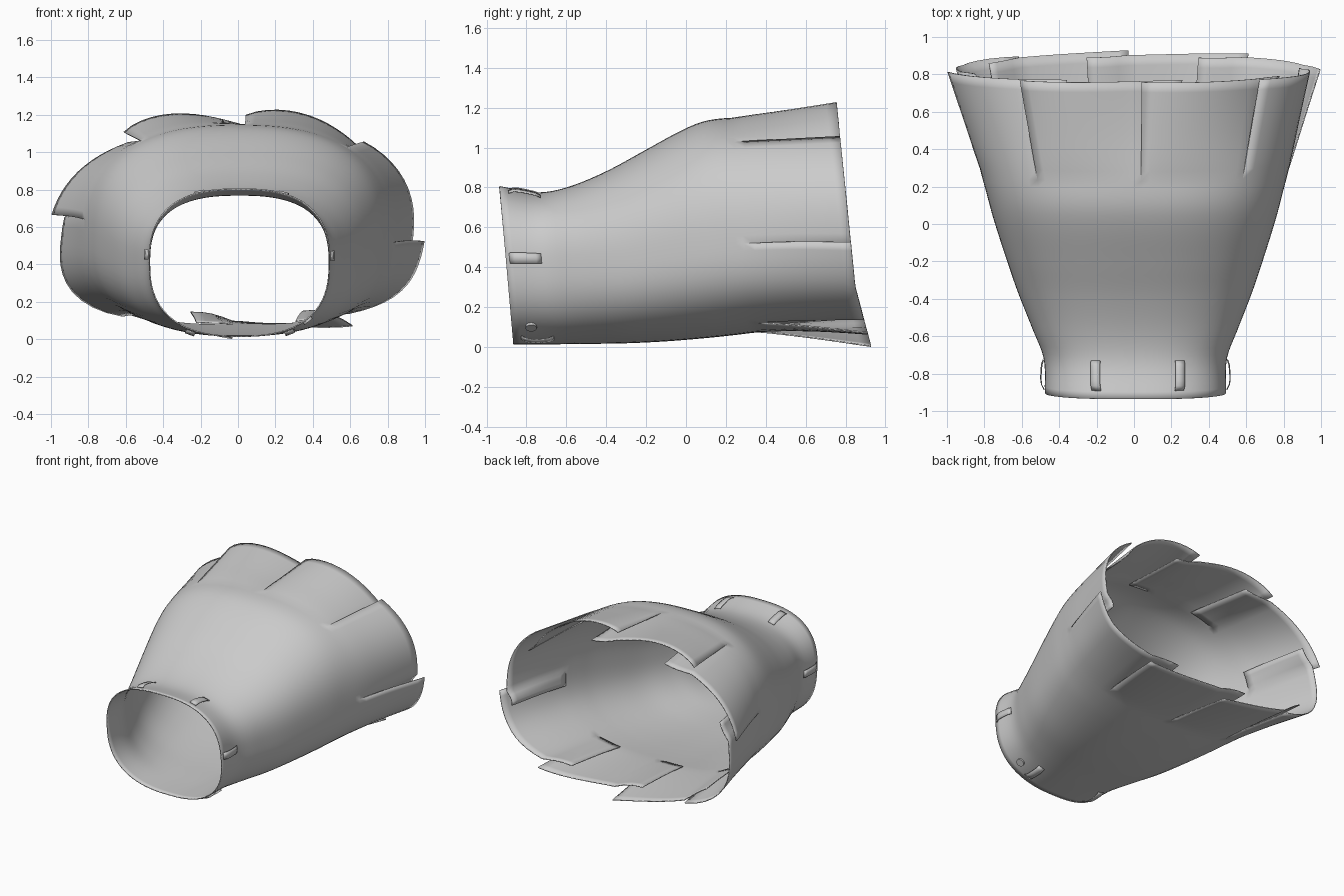
import bpy, bmesh
from math import cos, sin, atan2, pi, sqrt
from mathutils import Vector

if "Cube" in bpy.data.objects:
    bpy.data.objects.remove(bpy.data.objects["Cube"])

# Stations along the skirt: y, half width, top z, bottom z, centre z
STATIONS = [(-.93, .485, .807, .013, .41), (-.75, .49, .775, .013, .41),
            (-.60, .547, .80, .015, .42), (-.40, .627, .88, .018, .43),
            (-.20, .695, .985, .028, .47), (.00, .758, 1.09, .045, .51),
            (.12, .79, 1.135, .058, .53), (.27, .83, 1.15, .075, .54),
            (.50, .88, 1.15, .085, .55), (.77, .94, 1.15, .088, .55)]
V_SLIT = .69
# Pleats at the hem, clockwise from the left side: x, z, edge flare, mid bulge
PLEATS = [(-.93, .65, .065, .0), (-.60, 1.07, .055, .055), (.04, 1.15, .05, .06),
          (.66, 1.03, .035, .01), (.94, .53, .058, .0), (.62, .11, .065, .0),
          (-.03, .09, .088, .0), (-.62, .13, .015, .022)]
PER = 12


def station(v):
    y = -.93 + 1.70 * v
    i = 0
    while i < len(STATIONS) - 2 and y > STATIONS[i + 1][0]:
        i += 1
    a, b = STATIONS[i], STATIONS[i + 1]
    p, q = STATIONS[max(i - 1, 0)], STATIONS[min(i + 2, len(STATIONS) - 1)]
    d = b[0] - a[0]
    t = (y - a[0]) / d
    out = []
    for k in range(1, 5):
        m0 = (b[k] - p[k]) / (b[0] - p[0]) * d
        m1 = (q[k] - a[k]) / (q[0] - a[0]) * d
        out.append((2*t**3 - 3*t*t + 1) * a[k] + (t**3 - 2*t*t + t) * m0
                   + (3*t*t - 2*t**3) * b[k] + (t**3 - t*t) * m1)
    return out


def surf(th, v, off=0.0):
    hw, zt, zb, zc = station(v)
    c, s = cos(th), sin(th)
    h = zt - zc if s > 0 else zc - zb
    n = (2.6 - .2 * v) if s > 0 else (2.5 + .5 * v)
    k = (abs(c)**n + abs(s)**n) ** (-1 / n)
    nx, nz = c * h, s * hw
    ln = sqrt(nx * nx + nz * nz)
    x, z = hw * c * k + off * nx / ln, zc + h * s * k + off * nz / ln
    x += .008 * (1 - v)
    y0 = -.935 + .07 * (.8 - z) / .8
    y1 = .755 + .11 * (1.23 - z) / 1.1 + .05 * max(0, .3 - z) / .3
    return Vector((x, y0 + (y1 - y0) * v, z))


def new_object(name, bm):
    me = bpy.data.meshes.new(name)
    bm.to_mesh(me)
    bm.free()
    ob = bpy.data.objects.new(name, me)
    bpy.context.collection.objects.link(ob)
    return ob


def grid(bm, rows, cols, fn):
    vs = [[bm.verts.new(fn(i, j)) for j in range(cols)] for i in range(rows)]
    for i in range(rows - 1):
        for j in range(cols - 1):
            bm.faces.new((vs[i][j], vs[i][j+1], vs[i+1][j+1], vs[i+1][j]))


def finish(ob, thick, angle=.7):
    if thick:
        m = ob.modifiers.new("cloth", 'SOLIDIFY')
        m.thickness, m.offset = thick, -1
    bpy.context.view_layer.objects.active = ob
    ob.select_set(True)
    bpy.ops.object.shade_smooth_by_angle(angle=angle)
    ob.select_set(False)


# Pleat angles, strictly falling
hw, zt, zb, zc = station(1)
angles = []
for x, z, _, _ in PLEATS:
    a = atan2((z - zc) / (zt - zc if z > zc else zc - zb), x / hw)
    while angles and a > angles[-1]:
        a -= 2 * pi
    angles.append(a)
angles.append(angles[0] - 2 * pi)

# Skirt body above the pleats
ring = [angles[p] + (angles[p+1] - angles[p]) * k / PER for p in range(8) for k in range(PER)]
ring.append(ring[0])
bm = bmesh.new()
R = 32
grid(bm, R + 1, len(ring), lambda i, j: surf(ring[j], V_SLIT * i / R))

# Flared pleat panels, each tucking under the next one
H, UNDER = 10, 4
for p in range(8):
    a0, a1 = angles[p], angles[p+1]
    flare, bulge = PLEATS[p][2:]

    def panel(i, j):
        t = i / H
        if j <= PER:
            s = j / PER
            off = flare * (1 - s)**1.3 + bulge * sin(pi * s**.8) - .005 * s
            return surf(a0 + (a1 - a0) * s, V_SLIT + (1 - V_SLIT) * t, t * off)
        u = (j - PER) / UNDER
        return surf(a1 - .24 * u, V_SLIT + (1 - V_SLIT) * t, -.010 - .04 * t * min(1, u * 1.6))
    grid(bm, H + 1, PER + 1 + UNDER, panel)
bmesh.ops.remove_doubles(bm, verts=bm.verts, dist=.0005)

# Face winding outward
bm.normal_update()
if sum(f.normal.dot(f.calc_center_median() - Vector((0, f.calc_center_median().y, .5))) for f in bm.faces) < 0:
    bmesh.ops.reverse_faces(bm, faces=bm.faces)
finish(new_object("skirt", bm), .007)


# Belt loops arching over the waistband
def belt_loop(name, th, start):
    bm = bmesh.new()
    c = surf(th, .07)
    half = .025 / max((surf(th + .1, .07) - c).length / .1, .1)
    lift = [.002, .016, .02, .02, .018, .014, .002]
    grid(bm, 7, 3, lambda i, j: surf(th + half * (j - 1), start + .09 * i / 6, lift[i]))
    finish(new_object(name, bm), .005)


def waist_angle(x, up):
    lo, hi = 0, pi
    for _ in range(30):
        m = (lo + hi) / 2
        if surf(m * up, .07).x > x:
            lo = m
        else:
            hi = m
    return lo * up


loops = [(waist_angle(-.20, 1), .025), (waist_angle(.24, 1), .025), (.09, .012), (pi - .11, .012),
         (waist_angle(.27, -1), .025), (waist_angle(-.25, -1), .025)]
for n, (th, start) in enumerate(loops):
    belt_loop(f"belt_loop_{n + 1}", th, start)

# Button on the waistband
th = waist_angle(.37, -1)
pos = surf(th, .055)
nrm = (surf(th + .05, .055) - surf(th - .05, .055)).cross(Vector((0, 1, 0)))
if nrm.dot(pos - Vector((0, pos.y, .41))) < 0:
    nrm = -nrm
nrm.normalize()
bpy.ops.mesh.primitive_cylinder_add(vertices=20, radius=.028, depth=.014, location=pos + nrm * .005,
                                    rotation=nrm.to_track_quat('Z', 'Y').to_euler())
bpy.context.object.name = "button"
finish(bpy.context.object, 0)
